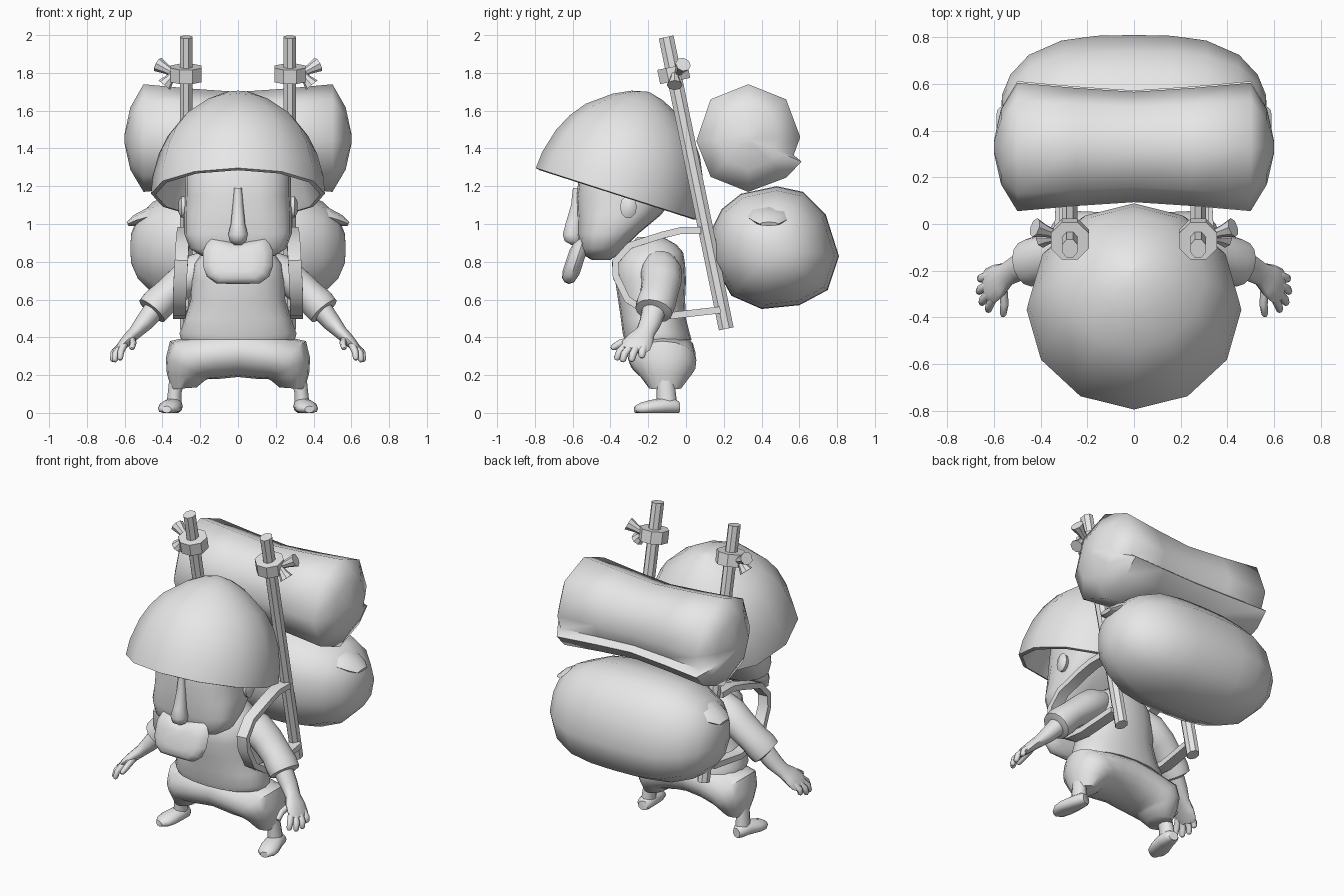
import bpy, bmesh, math
from mathutils import Vector as V

mat = bpy.data.materials.new("plain_grey")
mat.diffuse_color = (0.8, 0.8, 0.8, 1)


def circle(n, p=1.0):
    """Unit circle section; p below 1 makes it squarer."""
    f = lambda t: math.copysign(abs(t) ** p, t) if abs(t) > 1e-6 else 0.0
    return [(f(math.cos(2 * math.pi * i / n)), f(math.sin(2 * math.pi * i / n))) for i in range(n)]


def loft(name, rings, section, angle=50, mirror=False, floor=None):
    """Skin rings (centre, u axis, v axis) with one section, optionally for both sides."""
    for s in ((1, -1) if mirror else (1,)):
        bm = bmesh.new()
        loops = []
        for c, u, v in rings:
            pts = [V(c) + V(u) * a + V(v) * b for a, b in section]
            if floor is not None:
                pts = [V((p.x, p.y, max(p.z, floor))) for p in pts]
            loops.append([bm.verts.new((p.x * s, p.y, p.z)) for p in pts])
        n = len(section)
        for A, B in zip(loops, loops[1:]):
            for i in range(n):
                j = (i + 1) % n
                bm.faces.new((A[i], A[j], B[j], B[i]))
        bm.faces.new(loops[0])
        bm.faces.new(loops[-1])
        bmesh.ops.recalc_face_normals(bm, faces=bm.faces[:])
        label = name + (("_right" if s > 0 else "_left") if mirror else "")
        me = bpy.data.meshes.new(label)
        bm.to_mesh(me)
        bm.free()
        me.materials.append(mat)
        me.polygons.foreach_set("use_smooth", [True] * len(me.polygons))
        me.set_sharp_from_angle(angle=math.radians(angle))
        bpy.context.collection.objects.link(bpy.data.objects.new(label, me))


def upright(name, rows, section, **kw):
    """Rows of (z, front y, back y, half width)."""
    loft(name, [((0, (f + b) / 2, z), (w, 0, 0), (0, (b - f) / 2, 0)) for z, f, b, w in rows],
         section, **kw)


def tube(name, path, section, side=(0, 1, 0), **kw):
    """Path of (point, radius across side, other radius)."""
    rings = []
    for i, (p, ru, rv) in enumerate(path):
        t = V(path[min(i + 1, len(path) - 1)][0]) - V(path[max(i - 1, 0)][0])
        u = (V(side) - t * (V(side).dot(t) / t.length_squared)).normalized()
        v = t.cross(u).normalized()
        rings.append((p, u * ru, v * rv))
    loft(name, rings, section, **kw)


# Hat: tilted twelve-sided hollow dome
ax, fw, hc = V((0, .305, .952)), V((0, -.952, .305)), V((0, -.37, 1.155))
hat = [(.03, .50), (.5, .43), (.8, .2), (.9, .04), (.95, 0), (1, .005), (.985, .1), (.91, .23),
       (.81, .325), (.67, .41), (.4, .505), (.2, .55), (.02, .57)]
loft("hat", [(hc + ax * h, (.46 * r, 0, 0), fw * (.448 * r)) for r, h in hat], circle(12), angle=45)

# Head, nose, ears and moustache
upright("head", [(.81, -.50, -.40, .13), (.835, -.54, -.365, .20), (.87, -.56, -.33, .255),
                 (.95, -.575, -.25, .285), (1.05, -.575, -.13, .285), (1.15, -.58, -.06, .28),
                 (1.3, -.56, -.02, .28), (1.45, -.48, -.1, .18)], circle(20, .72))
upright("nose", [(1.19, -.60, -.55, .02), (1.1, -.61, -.55, .028), (1.0, -.64, -.55, .038),
                 (.945, -.655, -.55, .052), (.91, -.645, -.55, .045), (.89, -.61, -.56, .02)],
        circle(10))
loft("ear", [((.27, -.31, 1.09), (0, .04, 0), (0, 0, .055)), ((.30, -.305, 1.09), (0, .045, 0), (0, 0, .06)),
             ((.315, -.30, 1.09), (0, .02, 0), (0, 0, .03))], circle(10), mirror=True)
half = [(.06, .105), (.15, .12), (.185, .05), (.185, -.03), (.165, -.085), (.115, -.122)]
lip = [(0, .09)] + half + [(0, -.125)] + [(-a, b) for a, b in reversed(half)]
loft("moustache", [((0, y, .807), (s, 0, 0), (0, .33 * s, s)) for y, s in
                   ((-.635, .45), (-.625, .75), (-.605, .92), (-.58, 1), (-.555, .92), (-.54, .6))],
     lip, angle=60)

# Shirt and trousers
upright("shirt", [(.385, -.325, .03, .30), (.42, -.335, .02, .31), (.5, -.345, 0, .28),
                  (.6, -.36, -.005, .25), (.7, -.375, 0, .25), (.79, -.37, -.005, .235),
                  (.85, -.33, -.015, .19), (.89, -.29, -.05, .13), (.93, -.26, -.12, .08)],
        circle(20, .9))
leg = [((.12, -.13, .305), (0, .18, 0), (.02, 0, .125)), ((.235, -.125, .28), (0, .18, 0), (.125, 0, .1)),
       ((.27, -.115, .235), (0, .165, 0), (.112, 0, .055)), ((.277, -.11, .19), (0, .13, 0), (.10, 0, .02)),
       ((.286, -.11, .13), (0, .085, 0), (.067, 0, -.005))]
mirror_leg = [((-c[0], c[1], c[2]), u, (-v[0], 0, v[2])) for c, u, v in reversed(leg)]
loft("trousers", mirror_leg + [((0, -.13, .32), (0, .18, 0), (0, 0, .13))] + leg, circle(16))

# Ankles and feet
tube("ankle", [((.325, -.11, .17), .05, .042), ((.335, -.105, .11), .05, .038),
               ((.34, -.1, .03), .055, .042)], circle(10), mirror=True)
foot = [(.335, -.038, .03, .03, .03), (.337, -.06, .035, .045, .04), (.345, -.12, .035, .052, .045),
        (.362, -.19, .028, .06, .04), (.372, -.24, .022, .052, .032), (.378, -.27, .018, .025, .018)]
loft("foot", [((x, y, z), (w, w * .25, 0), (0, 0, h)) for x, y, z, w, h in foot], circle(12),
     mirror=True, floor=0)

# Sleeves, forearms and hands
tube("sleeve", [((.15, -.14, .79), .09, .08), ((.22, -.13, .745), .11, .10), ((.30, -.13, .69), .105, .09),
                ((.38, -.145, .62), .10, .085), ((.425, -.16, .575), .105, .092),
                ((.455, -.17, .54), .10, .088), ((.46, -.172, .535), .07, .06)], circle(14), mirror=True)
tube("forearm", [((.43, -.165, .56), .065, .06), ((.50, -.19, .475), .058, .048),
                 ((.545, -.215, .425), .052, .036), ((.58, -.24, .392), .072, .032),
                 ((.615, -.265, .355), .08, .026), ((.635, -.275, .33), .06, .018)],
     circle(12), mirror=True)
fingers = {"thumb": ((.56, -.27, .39), (.555, -.345, .37), (.562, -.395, .34)),
           "index_finger": ((.60, -.31, .365), (.62, -.35, .325), (.625, -.37, .28)),
           "middle_finger": ((.615, -.29, .355), (.647, -.325, .315), (.653, -.338, .27)),
           "ring_finger": ((.625, -.26, .35), (.658, -.28, .315), (.665, -.29, .272)),
           "little_finger": ((.62, -.22, .355), (.653, -.232, .325), (.66, -.235, .29))}
for name, (a, b, c) in fingers.items():
    tube(name, [(a, .02, .018), (b, .02, .018), (V(b).lerp(V(c), .8), .017, .015), (c, .008, .008)],
         circle(8), mirror=True)

# Carrying frame poles with cloth ties
top, low = V((.275, -.105, 1.99)), V((.275, .213, .445))
at = lambda z: top.lerp(low, (top.z - z) / (top.z - low.z))
eight = [(a * .924 - b * .383, a * .383 + b * .924) for a, b in circle(8)]
tube("pole", [(low, .043, .036), (top, .043, .036)], eight, mirror=True, angle=30)
tube("tie_band", [(at(1.757), .088, .088), (at(1.832), .088, .088)], eight, mirror=True, angle=30)
for name, a, b in (("upper_tie_end", (.335, -.045, 1.795), (.425, -.015, 1.845)),
                   ("lower_tie_end", (.335, -.06, 1.80), (.39, -.06, 1.735))):
    tube(name, [(a, .018, .018), (V(a).lerp(V(b), .5), .026, .026), (b, .042, .04)],
         circle(8), mirror=True, angle=40)

# Shoulder straps
strap = [(.285, .08, .965), (.285, -.03, .965), (.29, -.13, .94), (.295, -.30, .885), (.30, -.375, .80),
         (.305, -.37, .72), (.31, -.31, .60), (.31, -.20, .53), (.31, -.08, .515), (.295, .18, .545)]
tube("strap", [(p, .035, .018) for p in strap], [(1, 1), (-1, 1), (-1, -1), (1, -1)], side=(1, 0, 0),
     mirror=True, angle=40)


def bundle(name, outline, centre, rows, angle):
    """Roll along x from a side outline, scaled at each row."""
    cy, cz = centre
    both = [(-x, s) for x, s in reversed(rows) if x > 0] + rows
    loft(name, [((x, cy, cz), (0, s, 0), (0, 0, s)) for x, s in both],
         [(y - cy, z - cz) for y, z in outline], angle=angle)


# Bedroll with an overlapping flap, and the round sack below
bundle("bedroll", [(.33, 1.74), (.53, 1.66), (.605, 1.46), (.57, 1.365), (.612, 1.33), (.53, 1.245),
                   (.33, 1.17), (.13, 1.25), (.055, 1.44), (.13, 1.66)], (.33, 1.45),
       [(0, .86), (.25, .92), (.5, 1), (.57, .58), (.6, .1)], 65)
bundle("sack", [(.14, .98), (.19, 1.08), (.29, 1.16), (.48, 1.2), (.62, 1.17), (.74, 1.05), (.81, .83),
                (.75, .65), (.60, .57), (.4, .55), (.24, .62), (.14, .8)], (.47, .87),
       [(0, 1), (.16, .99), (.31, .93), (.45, .75), (.53, .5), (.565, .25), (.57, .05)], 60)
tube("sack_corner", [((.37, .44, 1.03), .15, .07), ((.47, .44, 1.04), .12, .05),
                     ((.54, .44, 1.02), .09, .03), ((.585, .44, 1.0), .05, .012)], circle(8), mirror=True)
